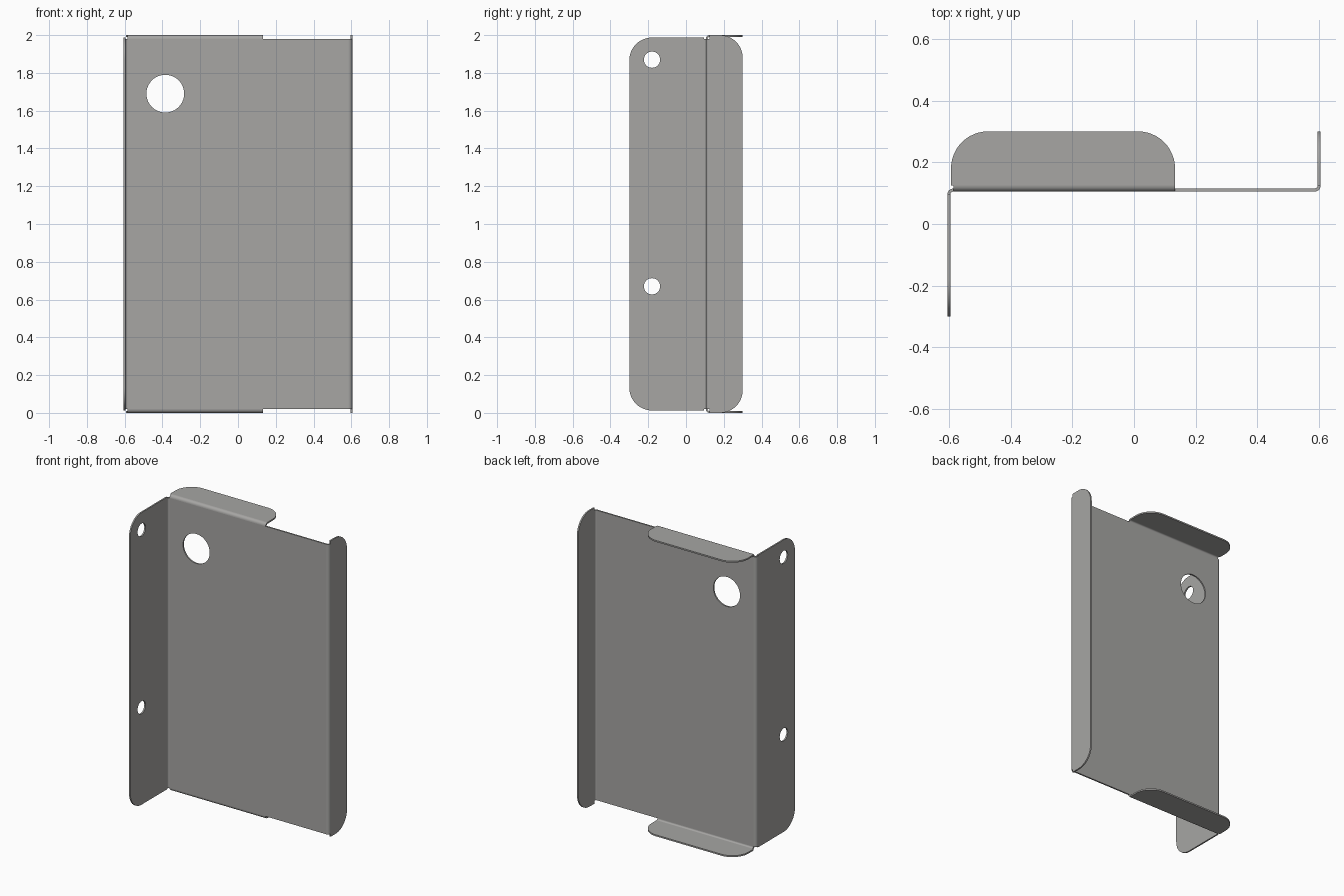
import bpy, bmesh
from math import sin, cos, pi
from mathutils import Matrix, Vector

if "Cube" in bpy.data.objects:
    bpy.data.objects.remove(bpy.data.objects["Cube"])

T = 0.01            # sheet thickness
RI, RO = 0.01, 0.02  # inner and outer bend radius
X, Y, Z = Vector((1, 0, 0)), Vector((0, 1, 0)), Vector((0, 0, 1))

steel = bpy.data.materials.new("grey steel")
steel.diffuse_color = (0.385, 0.38, 0.37, 1)
steel.use_nodes = True
steel.node_tree.nodes["Principled BSDF"].inputs["Base Color"].default_value = steel.diffuse_color


def finish(ob):
    me = ob.data
    bm = bmesh.new()
    bm.from_mesh(me)
    bmesh.ops.remove_doubles(bm, verts=bm.verts, dist=1e-5)
    bmesh.ops.recalc_face_normals(bm, faces=bm.faces)
    bm.to_mesh(me)
    bm.free()
    me.materials.clear()
    me.materials.append(steel)
    bpy.ops.object.select_all(action='DESELECT')
    ob.select_set(True)
    bpy.context.view_layer.objects.active = ob
    bpy.ops.object.shade_smooth_by_angle()


def rounded_rect(u0, u1, v0, v1, radii):
    """Outline with a radius for each corner: (u0,v0), (u1,v0), (u1,v1), (u0,v1)."""
    pts = []
    corners = [(u0, v0, 1, 1), (u1, v0, -1, 1), (u1, v1, -1, -1), (u0, v1, 1, -1)]
    for i, ((u, v, su, sv), r) in enumerate(zip(corners, radii)):
        if r == 0:
            pts.append((u, v))
            continue
        for k in range(13):
            a = pi + i * pi / 2 + k * pi / 24
            pts.append((u + su * r + r * cos(a), v + sv * r + r * sin(a)))
    return pts


def circle(u, v, r, n=40):
    return [(u + r * cos(2 * pi * k / n), v + r * sin(2 * pi * k / n)) for k in range(n)]


def sheet(name, loops, u_axis, v_axis, origin):
    """Flat plate cut from an outline plus hole loops, centred on its mid-plane."""
    cu = bpy.data.curves.new(name, 'CURVE')
    cu.dimensions = '2D'
    cu.fill_mode = 'BOTH'
    cu.extrude = T / 2
    for loop in loops:
        sp = cu.splines.new('POLY')
        sp.points.add(len(loop) - 1)
        for p, (u, v) in zip(sp.points, loop):
            p.co = (u, v, 0, 1)
        sp.use_cyclic_u = True
    ob = bpy.data.objects.new(name, cu)
    bpy.context.collection.objects.link(ob)
    rot = Matrix((u_axis, v_axis, u_axis.cross(v_axis))).transposed().to_4x4()
    ob.matrix_world = Matrix.Translation(origin) @ rot
    bpy.ops.object.select_all(action='DESELECT')
    ob.select_set(True)
    bpy.context.view_layer.objects.active = ob
    bpy.ops.object.convert(target='MESH')
    finish(bpy.context.view_layer.objects.active)


def bend(name, centre, d1, d2, sweep, n=6):
    """Quarter-round fold from direction d1 to d2, swept along a vector."""
    arc = [(cos(k * pi / 2 / n), sin(k * pi / 2 / n)) for k in range(n + 1)]
    c = Vector(centre)
    ring = [c + RO * (a * d1 + b * d2) for a, b in arc]
    ring += [c + RI * (a * d1 + b * d2) for a, b in reversed(arc)]
    bm = bmesh.new()
    face = bm.faces.new([bm.verts.new(p) for p in ring])
    ext = bmesh.ops.extrude_face_region(bm, geom=[face], use_keep_orig=True)
    bmesh.ops.translate(bm, vec=sweep,
                        verts=[g for g in ext['geom'] if isinstance(g, bmesh.types.BMVert)])
    me = bpy.data.meshes.new(name)
    bm.to_mesh(me)
    bm.free()
    ob = bpy.data.objects.new(name, me)
    bpy.context.collection.objects.link(ob)
    finish(ob)


# main plate with the large round hole
sheet("main_plate",
      [rounded_rect(-0.585, 0.585, 0.02, 1.98, (0, 0, 0, 0)), circle(-0.385, 1.69, 0.1)],
      X, Z, (0, 0.11, 0))

# left flange with two mounting holes, folded to the front
sheet("left_flange",
      [rounded_rect(-0.30, 0.095, 0.013, 1.987, (0.12, 0, 0, 0.12)),
       circle(-0.18, 1.87, 0.043), circle(-0.18, 0.67, 0.043)],
      Y, Z, (-0.60, 0, 0))
bend("left_bend", (-0.585, 0.095, 0.02), -X, Y, Z * 1.96)

# right flange folded to the back
sheet("right_flange",
      [rounded_rect(0.125, 0.30, 0, 2, (0, 0.12, 0.12, 0))], Y, Z, (0.60, 0, 0))
bend("right_bend", (0.585, 0.125, 0.02), X, -Y, Z * 1.96)

# matching top and bottom tabs folded to the back
for name, z, up in (("top", 1.995, 1), ("bottom", 0.005, -1)):
    sheet(name + "_tab",
          [rounded_rect(-0.593, 0.133, 0.125, 0.30, (0, 0, 0.12, 0.12))], X, Y, (0, 0, z))
    bend(name + "_bend", (-0.585, 0.125, z - up * 0.015), -Y, Z * up, X * 0.718)
